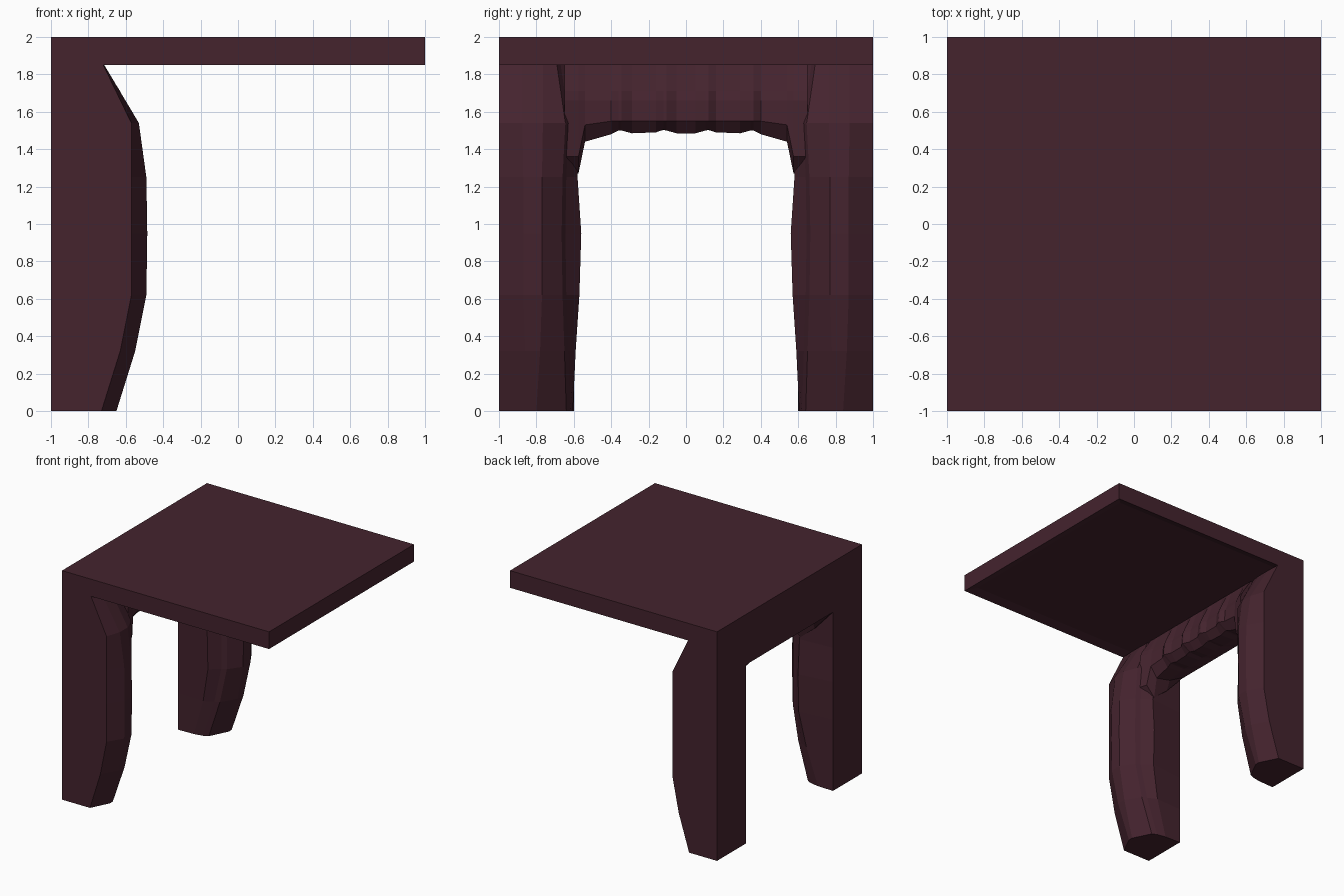
import bpy, bmesh

if "Cube" in bpy.data.objects:
    bpy.data.objects.remove(bpy.data.objects["Cube"])

wine = bpy.data.materials.new("dark wine")
wine.diffuse_color = (0.058, 0.0168, 0.027, 1)
wine.use_nodes = True
wine.node_tree.nodes["Principled BSDF"].inputs["Base Color"].default_value = wine.diffuse_color


def finish(name, bm):
    bmesh.ops.recalc_face_normals(bm, faces=bm.faces)
    me = bpy.data.meshes.new(name)
    bm.to_mesh(me)
    bm.free()
    me.materials.append(wine)
    ob = bpy.data.objects.new(name, me)
    bpy.context.collection.objects.link(ob)
    return ob


def loft(name, sections):
    """Skin a list of closed rings that share a point count."""
    bm = bmesh.new()
    rings = [[bm.verts.new(p) for p in s] for s in sections]
    n = len(rings[0])
    for a, b in zip(rings, rings[1:]):
        for i in range(n):
            j = (i + 1) % n
            bm.faces.new((a[i], a[j], b[j], b[i]))
    bm.faces.new(rings[0])
    bm.faces.new(rings[-1])
    return finish(name, bm)


# Tabletop slab with a shallow recess underneath
bm = bmesh.new()
bmesh.ops.create_cube(bm, size=1)
for v in bm.verts:
    v.co = (v.co.x * 2, v.co.y * 2, 1.925 + v.co.z * 0.15)
bm.normal_update()
under = [f for f in bm.faces if f.normal.z < -0.9]
bmesh.ops.inset_region(bm, faces=under, thickness=0.11)
for v in under[0].verts:
    v.co.z += 0.025
finish("tabletop", bm)

# Bulging legs: height, side x, front x, front half width, corner x, corner y, inner y
leg_rows = [
    (0.00, -0.73, -0.65, 0.02, -0.73, 0.64, 0.605),
    (0.32, -0.63, -0.55, 0.04, -0.63, 0.65, 0.59),
    (0.62, -0.57, -0.49, 0.05, -0.57, 0.66, 0.57),
    (0.95, -0.57, -0.485, 0.05, -0.57, 0.665, 0.56),
    (1.25, -0.57, -0.49, 0.05, -0.57, 0.66, 0.58),
    (1.54, -0.57, -0.53, 0.055, -0.58, 0.645, 0.57),
    (1.85, -0.72, -0.715, 0.055, -0.72, 0.69, 0.60),
]
sections = []
for z, sx, fx, w, cx, cy, iy in leg_rows:
    ring = [(-1, 1), (sx, 1), (fx, 0.82 + w), (fx, 0.82 - w),
            (cx, cy), (cx - 0.04, cy - 0.02), (cx - 0.12, iy), (-1, 0.6)]
    sections.append([(x, y, z) for x, y in ring])
leg = loft("legs", sections)
m = leg.modifiers.new("mirror", 'MIRROR')
m.use_axis = (False, True, False)
m.use_clip = False
m.use_mirror_merge = False

# Scalloped apron between the legs: y, bottom z, front x offset
half = [
    (0.05, 1.485, -0.025), (0.105, 1.50, 0.0), (0.12, 1.505, 0.0),
    (0.16, 1.49, -0.025), (0.29, 1.485, -0.025), (0.345, 1.50, 0.0),
    (0.36, 1.50, 0.0), (0.40, 1.48, -0.025), (0.54, 1.44, -0.015),
    (0.575, 1.27, 0.0), (0.65, 1.27, 0.02),
]
stations = [(-y, b, o) for y, b, o in reversed(half)] + half
sections = []
for y, b, o in stations:
    drop = 1.27 if abs(y) > 0.57 else b
    front = 1.55 if b > 1.46 else b + 0.09
    ring = [(-1, 1.85), (-1, 1.56), (-0.84, (drop + 1.5) / 2), (-0.70, drop),
            (-0.62 + o, front), (-0.63 + o, 1.66), (-0.65 + o, 1.71), (-0.72, 1.85)]
    sections.append([(x, y, z) for x, z in ring])
loft("apron", sections)
